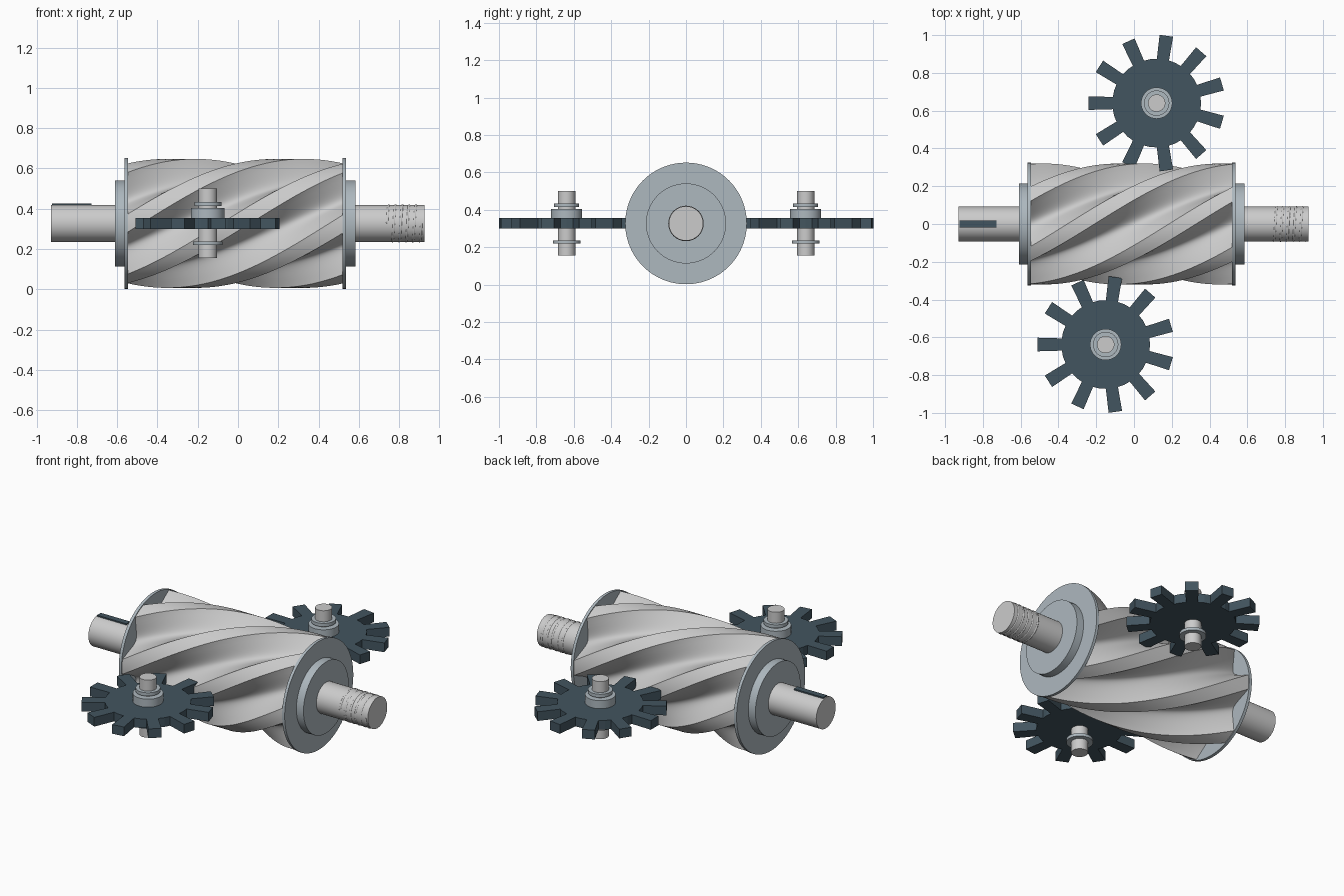
import bpy, bmesh
from math import sin, cos, pi, radians
from mathutils import Matrix

if "Cube" in bpy.data.objects:
    bpy.data.objects.remove(bpy.data.objects["Cube"])

ZC = 0.327          # height of the rotor axis


def material(name, rgb):
    m = bpy.data.materials.new(name)
    m.diffuse_color = (*rgb, 1)
    m.use_nodes = True
    m.node_tree.nodes["Principled BSDF"].inputs["Base Color"].default_value = m.diffuse_color
    return m


DARK = material("dark_steel", (0.055, 0.09, 0.115))
BLUE = material("blue_grey", (0.42, 0.48, 0.52))


def finish(name, bm, mat=None, smooth=True):
    bmesh.ops.recalc_face_normals(bm, faces=bm.faces)
    me = bpy.data.meshes.new(name)
    bm.to_mesh(me)
    bm.free()
    ob = bpy.data.objects.new(name, me)
    bpy.context.collection.objects.link(ob)
    if mat:
        me.materials.append(mat)
    if smooth:
        bpy.ops.object.select_all(action='DESELECT')
        ob.select_set(True)
        bpy.context.view_layer.objects.active = ob
        bpy.ops.object.shade_smooth_by_angle(angle=radians(30))
    return ob


def cylinder(name, r, a, b, axis='X', at=(0, 0), mat=None, seg=64):
    """Cylinder from a to b along X (on the rotor axis) or along Z (at x, y)."""
    bm = bmesh.new()
    mid = (a + b) / 2
    if axis == 'X':
        mx = Matrix.Translation((mid, 0, ZC)) @ Matrix.Rotation(pi / 2, 4, 'Y')
    else:
        mx = Matrix.Translation((at[0], at[1], mid))
    bmesh.ops.create_cone(bm, cap_ends=True, segments=seg, radius1=r, radius2=r,
                          depth=b - a, matrix=mx)
    return finish(name, bm, mat)


# Main rotor: six-groove section swept with a 120 degree twist
X0, X1, LOBES, PER, STEPS = -0.55, 0.525, 6, 24, 72
R, DEPTH, LAND = 0.32, 0.10, radians(16)
bm = bmesh.new()
rings = []
pitch = 2 * pi / LOBES
groove = pitch - LAND
for i in range(STEPS + 1):
    t = i / STEPS
    twist = radians(120) * (t - 0.5)
    ring = []
    for k in range(LOBES):
        # land points, then points through the concave groove
        prof = [(-LAND / 2 + LAND * j / 4, R) for j in range(4)]
        for j in range(PER):
            u = j / PER
            prof.append((LAND / 2 + groove * u, R - DEPTH * sin(pi * u) ** 0.9))
        for ang, r in prof:
            a = ang + k * pitch + twist
            ring.append(bm.verts.new((X0 + (X1 - X0) * t, -r * cos(a), ZC + r * sin(a))))
    rings.append(ring)
n = len(rings[0])
for p, q in zip(rings, rings[1:]):
    for j in range(n):
        bm.faces.new((p[j], p[(j + 1) % n], q[(j + 1) % n], q[j]))
bm.faces.new(rings[0])
bm.faces.new(rings[-1])
finish("grooved_rotor", bm)

# Shaft, end flanges and bearing hubs
cylinder("main_shaft", 0.092, -0.928, 0.925)
cylinder("left_flange", 0.325, -0.563, -0.545, mat=BLUE, seg=96)
cylinder("right_flange", 0.325, 0.52, 0.537, mat=BLUE, seg=96)
cylinder("left_hub", 0.214, -0.61, -0.56, mat=BLUE)
cylinder("right_hub", 0.214, 0.535, 0.584, mat=BLUE)

# Shaft key
bm = bmesh.new()
bmesh.ops.create_cube(bm, size=1, matrix=Matrix.Translation((-0.825, 0, ZC + 0.083))
                      @ Matrix.Diagonal((0.195, 0.036, 0.03, 1)))
finish("shaft_key", bm, DARK, smooth=False)

# Thread on the shaft end: a thin helical ridge
cu = bpy.data.curves.new("shaft_thread", 'CURVE')
cu.dimensions = '3D'
cu.bevel_depth, cu.bevel_resolution, cu.use_fill_caps = 0.008, 1, True
sp = cu.splines.new('POLY')
TURNS, SEG = 5, 32
sp.points.add(TURNS * SEG)
for i, pt in enumerate(sp.points):
    a = 2 * pi * i / SEG
    pt.co = (0.74 + 0.17 * i / (TURNS * SEG), -0.087 * cos(a), ZC + 0.087 * sin(a), 1)
bpy.context.collection.objects.link(bpy.data.objects.new("shaft_thread", cu))


def gate_wheel(side, cx, cy):
    # Eleven-tooth star wheel
    teeth, root, tip, half, z0, z1 = 11, 0.232, 0.36, 0.036, 0.30, 0.355
    bm = bmesh.new()
    outline = []
    for k in range(teeth):
        c = pi + 2 * pi * k / teeth
        for x, y in ((root, -half * 0.9), (tip, -half), (tip, half), (root, half * 0.9)):
            outline.append((cx + x * cos(c) - y * sin(c), cy + x * sin(c) + y * cos(c)))
        g = c + pi / teeth
        outline.append((cx + (root + .003) * cos(g), cy + (root + .003) * sin(g)))
    face = bm.faces.new([bm.verts.new((x, y, z0)) for x, y in outline])
    new = bmesh.ops.extrude_face_region(bm, geom=[face], use_keep_orig=True)
    top = [v for v in new["geom"] if isinstance(v, bmesh.types.BMVert)]
    bmesh.ops.translate(bm, verts=top, vec=(0, 0, z1 - z0))
    finish(side + "_star_wheel", bm, DARK, smooth=False)
    # Pin, hub and retaining rings
    for part, r, a, b, mat in (("pin", 0.046, 0.155, 0.50, None),
                               ("wheel_hub", 0.083, 0.35, 0.403, BLUE),
                               ("upper_ring", 0.067, 0.414, 0.434, BLUE),
                               ("lower_ring", 0.073, 0.219, 0.237, BLUE)):
        cylinder(f"{side}_{part}", r, a, b, 'Z', (cx, cy), mat, 40)


gate_wheel("back", 0.12, 0.64)
gate_wheel("front", -0.15, -0.638)
